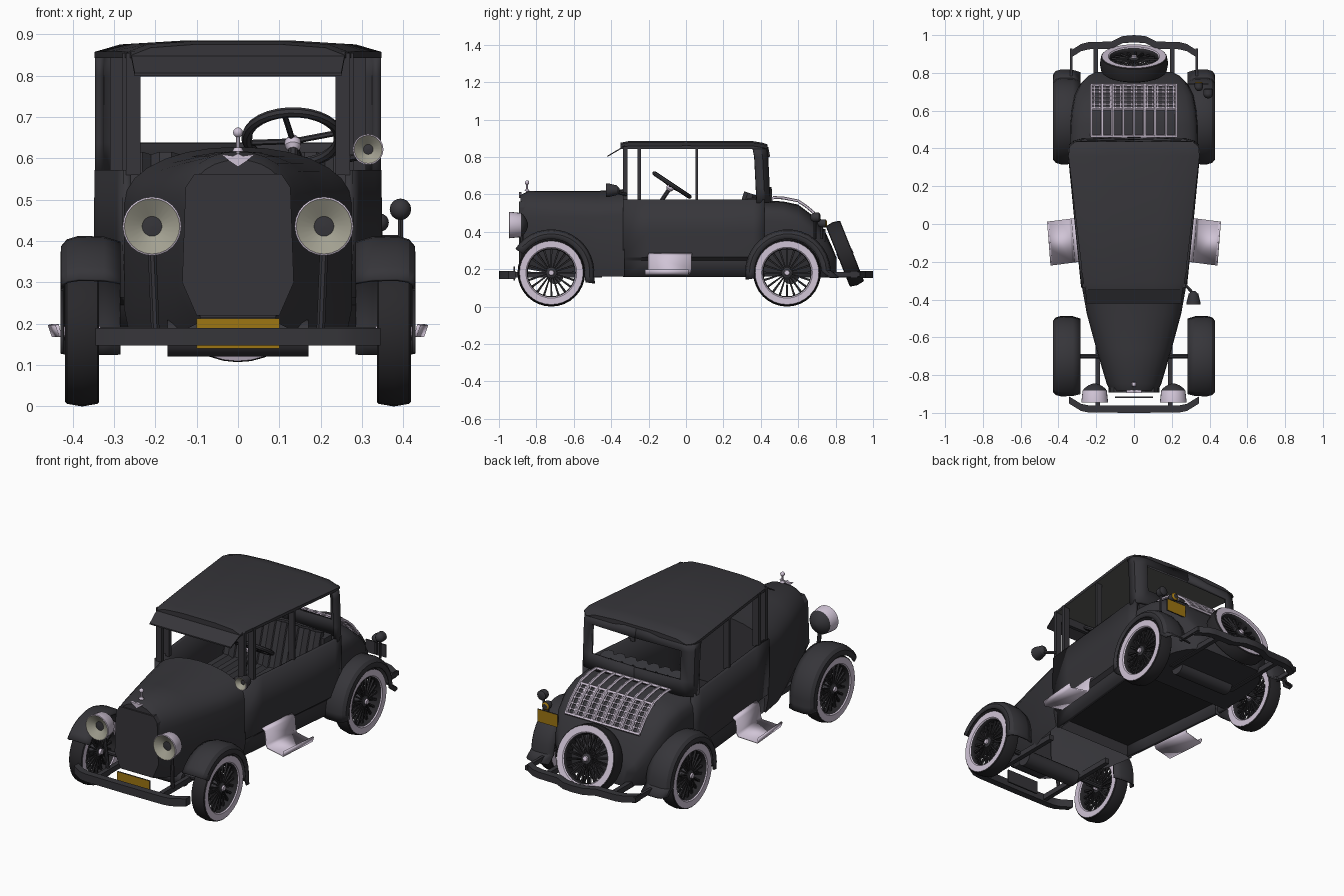
import bpy, bmesh, math
from mathutils import Vector, Matrix

if "Cube" in bpy.data.objects:
    bpy.data.objects.remove(bpy.data.objects["Cube"])

def mat(name, c):
    m = bpy.data.materials.new(name)
    m.diffuse_color = (*c, 1)
    m.use_nodes = True
    m.node_tree.nodes["Principled BSDF"].inputs["Base Color"].default_value = m.diffuse_color
    return m

MATS = [mat("body_charcoal", (.037, .036, .042)), mat("tyre_black", (.022, .021, .024)),
        mat("pale_lilac_chrome", (.63, .55, .67)), mat("plate_gold", (.34, .18, .006)),
        mat("lens_beige", (.36, .35, .28)), mat("lining_grey", (.11, .11, .105))]
BODY, TYRE, CHROME, GOLD, LENS, LINING = range(6)

def finish(name, bm, mirror=False, solid=0, smooth=True):
    bmesh.ops.recalc_face_normals(bm, faces=bm.faces)
    me = bpy.data.meshes.new(name)
    bm.to_mesh(me); bm.free()
    for m in MATS: me.materials.append(m)
    ob = bpy.data.objects.new(name, me)
    bpy.context.collection.objects.link(ob)
    if solid:
        s = ob.modifiers.new("thickness", 'SOLIDIFY'); s.thickness = solid; s.offset = 0
    if mirror:
        s = ob.modifiers.new("mirror", 'MIRROR'); s.merge_threshold = .0005
    if smooth:
        bpy.ops.object.select_all(action='DESELECT')
        ob.select_set(True); bpy.context.view_layer.objects.active = ob
        bpy.ops.object.shade_smooth_by_angle(angle=math.radians(32))
    return ob

def loft(bm, rings, closed=True, caps=True, m=BODY, skip=None):
    vs = [[bm.verts.new(p) for p in r] for r in rings]
    n = len(vs[0])
    for i in range(len(vs) - 1):
        for j in range(n if closed else n - 1):
            if skip and skip(i, j): continue
            k = (j + 1) % n
            f = bm.faces.new((vs[i][j], vs[i][k], vs[i+1][k], vs[i+1][j]))
            f.material_index = m(i, j) if callable(m) else m
    if caps:
        for r in (vs[0], vs[-1]):
            bm.faces.new(r).material_index = m if isinstance(m, int) else BODY

def box(bm, lo, hi, m=BODY):
    q = lambda z: [(lo[0], lo[1], z), (hi[0], lo[1], z), (hi[0], hi[1], z), (lo[0], hi[1], z)]
    loft(bm, [q(lo[2]), q(hi[2])], m=m)

def tube(bm, pts, r, n=6, m=BODY, r2=None):
    pts = [Vector(p) for p in pts]
    rings = []
    for i, p in enumerate(pts):
        d = (pts[min(i+1, len(pts)-1)] - pts[max(i-1, 0)]).normalized()
        u = d.cross(Vector((0, 0, 1)) if abs(d.z) < .9 else Vector((0, 1, 0))).normalized()
        v = d.cross(u)
        rr = r + ((r2 or r) - r) * i / (len(pts) - 1)
        rings.append([p + rr * (u * math.cos(a) + v * math.sin(a))
                      for a in [2 * math.pi * (k + .5) / n for k in range(n)]])
    loft(bm, rings, m=m)

def axis_matrix(pos, axis):
    return Matrix.Translation(pos) @ Vector((1, 0, 0)).rotation_difference(Vector(axis)).to_matrix().to_4x4()

def lathe(bm, prof, M, mats, n=24, caps=True):
    rings = [[M @ Vector((a, r * math.cos(2*math.pi*k/n), r * math.sin(2*math.pi*k/n)))
              for k in range(n)] for a, r in prof]
    loft(bm, rings, caps=caps, m=mats if isinstance(mats, int) else (lambda i, j: mats[i]))

def ball(bm, p, r, m):
    for v in bmesh.ops.create_uvsphere(bm, u_segments=12, v_segments=8, radius=r,
                                       matrix=Matrix.Translation(p))['verts']:
        for f in v.link_faces: f.material_index = m

def lerp(tab, y):
    for (a, u), (b, v) in zip(tab, tab[1:]):
        if y <= b: return u + (v - u) * max(0, (y - a) / (b - a))
    return tab[-1][1]

W = lambda y: lerp([(-.47, .25), (-.33, .275), (0, .308), (.36, .343), (.42, .338)], y)

def section(y, w, wb, zb, zs, zt, p):
    half = [(wb, zb), (w, zb + .08)] + [(w * math.cos(t) ** p, zs + (zt - zs) * math.sin(t) ** p)
            for t in [math.pi / 2 * k / 7 for k in range(8)][:-1]]
    return [(x, y, z) for x, z in half] + [(0, y, zt)] + [(-x, y, z) for x, z in half[::-1]]

# bonnet and cowl, open underneath
bm = bmesh.new()
loft(bm, [section(*s, .95) for s in [(-.885, .125, .09, .215, .48, .597), (-.845, .145, .1, .2, .48, .617),
     (-.66, .2, .17, .165, .48, .618), (-.475, .25, .235, .16, .48, .618), (-.33, .276, .26, .16, .49, .628)]],
     closed=False)
finish("bonnet", bm)
# radiator panel
bm = bmesh.new()
rp = [(-.1, .22), (.1, .22), (.135, .3), (.127, .53), (.105, .563), (-.105, .563), (-.127, .53), (-.135, .3)]
loft(bm, [[(x, y, z) for x, z in rp] for y in (-.893, -.84)])
finish("radiator", bm, smooth=False)
# rear deck
bm = bmesh.new()
loft(bm, [section(*s, .6) for s in [(.38, .341, .31, .16, .46, .57), (.52, .338, .31, .16, .45, .562),
     (.6, .33, .3, .16, .42, .545), (.68, .315, .28, .16, .36, .485), (.74, .285, .25, .16, .31, .41),
     (.785, .24, .2, .16, .26, .31), (.805, .2, .17, .16, .25, .26)]])
finish("rear_deck", bm)
# cabin sides with sill
bm = bmesh.new()
loft(bm, [[(W(y) + dx, y, z) for dx, z in [(-.035, .16), (-.03, .25), (-.01, .268), (-.004, .4), (-.006, .572)]]
          for y in (-.335, -.2, 0, .2, .36, .42)], closed=False, caps=False)
finish("cabin_side", bm, True, .02)
# floor
bm = bmesh.new()
fl = [(-.25, -.335), (.25, -.335), (.31, .4), (-.31, .4)]
loft(bm, [[(x, y, z) for x, y in fl] for z in (.225, .235)], m=TYRE)
finish("floor", bm, smooth=False)
# rear cabin wall with window opening
bm = bmesh.new()
plan = [(.336, .365), (.333, .405), (.315, .42), (.275, .43), (0, .44)]
loft(bm, [[(x, y + dy, z) for x, y in plan] for z, dy in [(.555, .012), (.638, .008), (.8, 0), (.85, -.01)]],
     closed=False, caps=False, skip=lambda i, j: i == 1 and j == 3)
finish("rear_cabin_wall", bm, True, .02)
# window posts
bm = bmesh.new()
for y, t in ((-.325, .011), (-.25, .01), (.058, .006)):
    box(bm, (W(y) - .04, y - t, .56), (W(y) - .004, y + t, .855))
finish("window_posts", bm, True, smooth=False)
bm = bmesh.new()
box(bm, (-.262, -.336, .80), (.262, -.316, .855))
finish("windscreen_header", bm, smooth=False)
# roof
bm = bmesh.new()
rings = []
for y, w, dz in ((-.35, .258, -.008), (-.31, .268, 0), (0, .305, .002), (.36, .347, 0), (.41, .342, -.008), (.437, .31, -.018)):
    half = [(1, .843), (1, .858), (.82, .876), (.4, .884)]
    rings.append([(f * w, y, z + (dz if z > .85 else 0)) for f, z in half] +
                 [(-f * w, y, z + (dz if z > .85 else 0)) for f, z in half[::-1]])
loft(bm, rings)
for f in bm.faces:
    if f.calc_center_median().z < .8435: f.material_index = LINING
finish("roof", bm)
# sun visor
bm = bmesh.new()
loft(bm, [[(-w, y, z), (w, y, z), (w, y, z + .007), (-w, y, z + .007)] for w, y, z in ((.25, -.42, .80), (.26, -.33, .853))])
finish("sun_visor", bm, smooth=False)
# fenders
def fender(name, cy, a0, a1, xin, tail):
    bm = bmesh.new()
    sec = [(xin, -.012), (xin + .04, 0), (.385, .002), (.412, -.006), (.424, -.02), (.426, -.045)]
    n, rings = 16, []
    for k in range(n + 1):
        a = math.radians(a0 + (a1 - a0) * k / n)
        rings.append([(x, cy + (.224 + d) * math.cos(a), .183 + (.224 + d) * math.sin(a)) for x, d in sec])
    rings.append([(x, y + tail, z - .035) for x, y, z in rings[-1]])
    loft(bm, rings, closed=False, caps=False)
    finish(name, bm, True, .008)
fender("front_fender", -.72, 147, -6, .285, .005)
fender("rear_fender", .545, 190, 2, .285, .045)
# wheels with pale sidewalls
def wheel(bm, pos, axis):
    M = axis_matrix(pos, axis)
    s = [(.024, .126), (.036, .131), (.0405, .136), (.041, .17), (.037, .1745)]
    prof = s + [(0, .181)] + [(-a, r) for a, r in s[::-1]] + [s[0]]
    lathe(bm, prof, M, [TYRE, CHROME, CHROME, TYRE, TYRE, TYRE, TYRE, CHROME, CHROME, TYRE, TYRE], 32, False)
    lathe(bm, [(-.03, .018), (-.03, .028), (.03, .028), (.036, .016)], M, BODY, 12)
    for e in (1, -1):
        lathe(bm, [(e * .032, .017), (e * .044, .013)], M, CHROME, 10)
        for k in range(20):
            a = 2 * math.pi * k / 20
            d = Vector((0, math.cos(a), math.sin(a)))
            tube(bm, [M @ (d * .02 + Vector((e * .024, 0, 0))), M @ (d * .13 + Vector((e * .008, 0, 0)))],
                 .004, 4, TYRE, .008)
for nm, y in (("front_wheels", -.72), ("rear_wheels", .54)):
    bm = bmesh.new(); wheel(bm, (.377, y, .181), (1, 0, 0)); finish(nm, bm, True)
bm = bmesh.new(); wheel(bm, (0, .85, .283), (0, .93, .37)); finish("spare_wheel", bm)
# axles and chassis
bm = bmesh.new()
for y in (-.7, .56):
    tube(bm, [(-.37, y, .18), (.37, y, .18)], .013, 8)
    tube(bm, [(-.17, y, .165), (.17, y, .165)], .045, 16)
finish("axles", bm)
bm = bmesh.new()
box(bm, (.18, -.97, .155), (.205, -.45, .185))
box(bm, (.19, .55, .155), (.215, .95, .185))
box(bm, (.325, .78, .16), (.34, .93, .185))
finish("chassis_rails", bm, True, smooth=False)
# bumpers
def bumper(name, pts, z0, z1, t):
    bm = bmesh.new()
    loft(bm, [[(x, y, z0), (x, y + t, z0), (x, y + t, z1), (x, y, z1)] for x, y in
              [(-x, y) for x, y in pts[:0:-1]] + pts])
    finish(name, bm)
bumper("front_bumper", [(0, -1), (.24, -.998), (.28, -.99), (.345, -.95)], .147, .19, .038)
bumper("rear_bumper", [(0, .962), (.06, .957), (.12, .928), (.24, .925), (.28, .915), (.335, .88)], .153, .19, .038)
# side steps
bm = bmesh.new()
sp = [(.302, .283), (.322, .27), (.328, .2), (.337, .184), (.442, .172), (.45, .198)]
loft(bm, [[(x + dx, y - .13 * (x - .3), z) for x, z in sp] for y, dx in ((-.2, -.012), (.032, .006))],
     closed=False, caps=False, m=CHROME)
finish("side_step", bm, True, .009)
# headlamps
bm = bmesh.new()
M = axis_matrix((.208, -.88, .436), (0, -1, 0))
lathe(bm, [(-.035, .01), (-.025, .035), (-.01, .055), (.002, .064), (.064, .071), (.066, .067), (.04, .024), (.042, .001)],
      M, [BODY, BODY, BODY, CHROME, CHROME, LENS, BODY])
tube(bm, [(.208, -.88, .38), (.2, -.86, .18)], .011, 8)
finish("headlamp", bm, True)
# spotlight
bm = bmesh.new()
M = axis_matrix((.315, -.385, .622), (0, -1, 0))
lathe(bm, [(-.03, .01), (-.015, .026), (.03, .037), (.042, .037), (.042, .034), (.022, .012), (.024, .001)], M,
      [BODY, BODY, BODY, CHROME, LENS, BODY], 20)
tube(bm, [(.315, -.37, .61), (.27, -.32, .6)], .009)
finish("spotlight", bm)
# rear lamps
bm = bmesh.new()
for p, r, c in (((.393, .69, .477), .026, BODY), ((.343, .725, .445), .022, GOLD)):
    ball(bm, p, r, BODY)
    lathe(bm, [(0, r), (.022, r), (.028, r * .6)], axis_matrix(p, (0, 1, 0)), [BODY, c], 14)
    tube(bm, [p, (p[0], p[1], .36)], .007)
finish("rear_lamps", bm)
# plates: gold only on the outward face
for nm, lo, hi, s in (("front_plate", (-.1, -.922, .14), (.1, -.914, .213), -1),
                      ("rear_plate", (.27, .738, .345), (.395, .745, .415), 1)):
    bm = bmesh.new()
    box(bm, lo, hi)
    ymax = lo[1] if s < 0 else hi[1]
    for f in bm.faces:
        if all(abs(v.co.y - ymax) < 1e-4 for v in f.verts): f.material_index = GOLD
    finish(nm, bm, smooth=False)
# luggage rack
bm = bmesh.new()
line = [(.465, .58), (.52, .578), (.6, .562), (.64, .535), (.68, .502), (.735, .435)]
for k in range(9):
    x = -.225 + .45 * k / 8
    tube(bm, [(x, y, z + .003) for y, z in line], .008, 5, CHROME)
for y in (.465, .61, .632, .654, .676, .698, .717, .735):
    z = lerp(line, y)
    tube(bm, [(-.23, y, z), (.23, y, z)], .0085 if y in (.465, .61, .735) else .005, 5, CHROME)
for k in range(16):
    x = -.21 + .42 * k / 15
    tube(bm, [(x, y, lerp(line, y)) for y in (.61, .64, .68, .735)], .0045, 4, CHROME)
finish("luggage_rack", bm)
# steering wheel
bm = bmesh.new()
c, ax = Vector((.133, -.075, .65)), Vector((0, .55, .83)).normalized()
M = axis_matrix(c, ax)
lathe(bm, [(.012 * math.sin(a), .112 + .013 * math.cos(a)) for a in [k * math.pi / 4 for k in range(9)]], M, BODY, 28, False)
for k in range(4):
    a = math.pi / 4 + k * math.pi / 2
    tube(bm, [M @ Vector((-.01, 0, 0)), M @ Vector((0, .11 * math.cos(a), .11 * math.sin(a)))], .007)
lathe(bm, [(-.035, .012), (-.025, .02), (-.01, .02), (.003, .01)], M, CHROME, 12)
tube(bm, [c - ax * .03, c - ax * .3], .012, 8)
finish("steering_wheel", bm)
# bench seat with padded rolls
bm = bmesh.new()
box(bm, (-.27, .02, .236), (.27, .34, .34))
for k in range(8):
    x = -.245 + .07 * k
    tube(bm, [(x, .03, .345), (x, .28, .345)], .04, 8)
    tube(bm, [(x, .27, .35), (x, .335, .575), (x, .345, .605)], .038, 8)
box(bm, (-.3, .33, .3), (.3, .4, .58))
finish("bench_seat", bm)
# bonnet mascot and badge
bm = bmesh.new()
tube(bm, [(0, -.85, .61), (0, -.85, .66)], .005, 8, CHROME)
lathe(bm, [(0, .014), (.01, .009)], axis_matrix((0, -.85, .617), (0, 0, 1)), CHROME, 12)
ball(bm, (0, -.85, .663), .012, CHROME)
finish("bonnet_mascot", bm)
bm = bmesh.new()
bp = [(-.04, .614), (-.012, .61), (0, .616), (.012, .61), (.04, .614), (.02, .597), (0, .584), (-.02, .597)]
loft(bm, [[(x, y, z - .004) for x, z in bp] for y in (-.894, -.88)], m=CHROME)
finish("bonnet_badge", bm, smooth=False)
